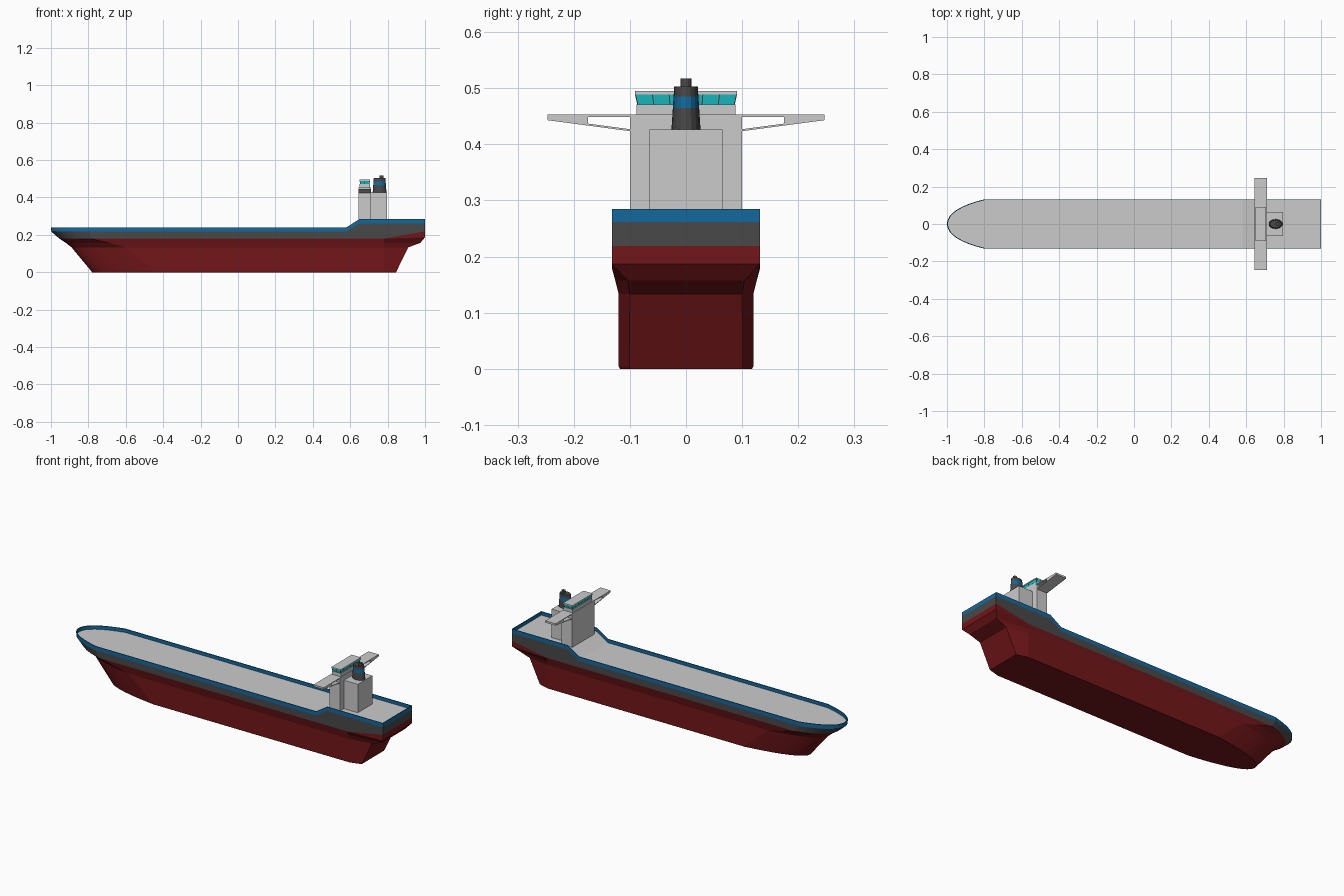
import bpy, bmesh
from math import cos, sin, pi

if "Cube" in bpy.data.objects:
    bpy.data.objects.remove(bpy.data.objects["Cube"])


def material(name, rgb):
    m = bpy.data.materials.new(name)
    m.diffuse_color = (*rgb, 1)
    m.use_nodes = True
    m.node_tree.nodes["Principled BSDF"].inputs["Base Color"].default_value = m.diffuse_color
    return m


RED = material("red_paint", (0.17, 0.008, 0.010))
DARK = material("dark_grey_paint", (0.065, 0.065, 0.065))
BLUE = material("blue_paint", (0.007, 0.14, 0.34))
GLASS = material("teal_glass", (0.01, 0.55, 0.58))
LIGHT = material("light_grey_paint", (0.60, 0.60, 0.60))


def finish(name, bm, mat=None):
    bmesh.ops.remove_doubles(bm, verts=bm.verts, dist=1e-5)
    bmesh.ops.recalc_face_normals(bm, faces=bm.faces)
    me = bpy.data.meshes.new(name)
    bm.to_mesh(me)
    bm.free()
    ob = bpy.data.objects.new(name, me)
    bpy.context.collection.objects.link(ob)
    if mat:
        me.materials.append(mat)
    return ob


def loft(name, rings, mat=None, caps=True):
    """Skin a stack of closed rings."""
    bm = bmesh.new()
    rows = [[bm.verts.new(p) for p in r] for r in rings]
    n = len(rows[0])
    for a, b in zip(rows, rows[1:]):
        for i in range(n):
            j = (i + 1) % n
            bm.faces.new((a[i], a[j], b[j], b[i]))
    if caps:
        bm.faces.new(rows[0])
        bm.faces.new(rows[-1])
    return finish(name, bm, mat)


def rect(x0, x1, hw, z):
    return [(x0, -hw, z), (x1, -hw, z), (x1, hw, z), (x0, hw, z)]


def box(name, x0, x1, hw, z0, z1, mat=None):
    return loft(name, [rect(x0, x1, hw, z0), rect(x0, x1, hw, z1)], mat)


# Hull waterlines: rounded bow, straight sides, squared stern
BOW_STEPS = 8


def waterline(tip, shoulder, hw, stern, stern_hw, z):
    half = []
    for i in range(BOW_STEPS + 1):
        u = i / BOW_STEPS
        half.append((tip + (shoulder - tip) * u * u, hw * (1.25 * u - 0.25 * u * u)))
    half += [(0.58, hw), (0.65, hw), (0.78, hw), (stern, stern_hw)]
    pts = [(x, y, z(x)) for x, y in half]
    return pts + [(x, -y, zz) for x, y, zz in reversed(pts)]


def sheer(drop):
    """Deck edge height with the ramp up to the raised stern."""
    return lambda x: 0.24 + 0.045 * min(1, max(0, (x - 0.58) / 0.07)) - drop


def rise(z, dz):
    """Level line that climbs aft of the engine room."""
    return lambda x: z + dz * max(0, (x - 0.78) / 0.22)


def strip_cap(name, ring, mat=None):
    """Close a waterline with one strip per station."""
    bm = bmesh.new()
    v = [bm.verts.new(p) for p in ring]
    n = len(v)
    for i in range(n // 2 - 1):
        f = (v[i], v[i + 1], v[n - 2 - i], v[n - 1 - i])
        bm.faces.new(f)
    bmesh.ops.remove_doubles(bm, verts=bm.verts, dist=1e-5)
    return finish(name, bm, mat)


keel = waterline(-0.78, -0.45, 0.118, 0.845, 0.100, rise(0, 0))
keel_edge = waterline(-0.783, -0.45, 0.120, 0.847, 0.101, rise(0.004, 0))
bilge = waterline(-0.89, -0.60, 0.120, 0.910, 0.100, rise(0.133, 0))
counter = waterline(-0.92, -0.69, 0.126, 0.975, 0.104, rise(0.157, 0))
knuckle = waterline(-0.953, -0.78, 0.132, 1.0, 0.132, rise(0.179, 0.008))
paint = waterline(-0.955, -0.78, 0.132, 1.0, 0.132, rise(0.180, 0.039))
band = waterline(-0.998, -0.80, 0.132, 1.0, 0.132, sheer(0.023))
rail = waterline(-1.0, -0.80, 0.132, 1.0, 0.132, sheer(0))
rail_in = waterline(-0.995, -0.798, 0.128, 0.996, 0.128, sheer(0))
deck = waterline(-0.995, -0.798, 0.128, 0.996, 0.128, sheer(0.02))

loft("lower_hull", [keel, keel_edge, bilge, counter, knuckle, paint], RED, caps=False)
strip_cap("hull_bottom", keel[::-1], RED)
loft("upper_hull", [paint, band], DARK, caps=False)
loft("bulwark", [band, rail, rail_in, deck], BLUE, caps=False)
strip_cap("main_deck", deck[::-1])

# Deckhouse tower and engine casing
box("deckhouse", 0.645, 0.71, 0.10, 0.255, 0.453, LIGHT)
box("engine_casing", 0.71, 0.797, 0.065, 0.26, 0.426, LIGHT)

# Bridge wings: top plank, solid tip and sloping brace
WING = {
    "plank": [(0.10, 0.453), (0.247, 0.453), (0.247, 0.449), (0.10, 0.449)],
    "tip": [(0.175, 0.449), (0.247, 0.449), (0.247, 0.443), (0.175, 0.4335)],
    "brace": [(0.10, 0.427), (0.175, 0.437), (0.175, 0.4335), (0.10, 0.4235)],
}
for side, s in (("left", -1), ("right", 1)):
    for part, prof in WING.items():
        loft(f"{side}_wing_{part}",
             [[(x, s * y, z) for y, z in prof] for x in (0.645, 0.71)], LIGHT)

# Wheelhouse with flared windows and roof
box("wheelhouse_wall", 0.650, 0.706, 0.088, 0.453, 0.471, LIGHT)
Z0, Z1 = 0.471, 0.489
loft("windows", [rect(0.654, 0.702, 0.086, Z0), rect(0.651, 0.705, 0.090, Z1)], GLASS)
box("wheelhouse_roof", 0.649, 0.707, 0.091, Z1, 0.495, LIGHT)


def mullion(name, lo, hi, r=0.0009):
    loft(name, [[(x + a * r, y + b * r, z) for a, b in ((-1, -1), (1, -1), (1, 1), (-1, 1))]
                for x, y, z in ((*lo, Z0), (*hi, Z1))], DARK)


for k in range(7):
    t = (k - 3) / 3
    for end, lo, hi in (("fore", 0.654, 0.651), ("aft", 0.702, 0.705)):
        mullion(f"{end}_mullion_{k}", (lo, 0.086 * t), (hi, 0.090 * t))
for s in (-1, 1):
    mullion("side_mullion", (0.678, s * 0.086), (0.678, s * 0.090))


# Oval tapered funnel with blue band and exhaust pipe
def oval(z, rx, ry, cx=0.757, n=16):
    return [(cx + rx * cos(2 * pi * i / n), ry * sin(2 * pi * i / n), z) for i in range(n)]


def funnel_ring(z):
    t = (z - 0.425) / 0.078
    return oval(z, 0.037 - 0.006 * t, 0.026 - 0.005 * t)


for name, a, b, mat in (("funnel_base", 0.425, 0.465, DARK), ("funnel_band", 0.465, 0.485, BLUE),
                        ("funnel_top", 0.485, 0.503, DARK)):
    loft(name, [funnel_ring(a), funnel_ring(b)], mat)
loft("exhaust_pipe", [oval(0.503, 0.011, 0.0095, 0.768), oval(0.517, 0.011, 0.0095, 0.768)], DARK)
